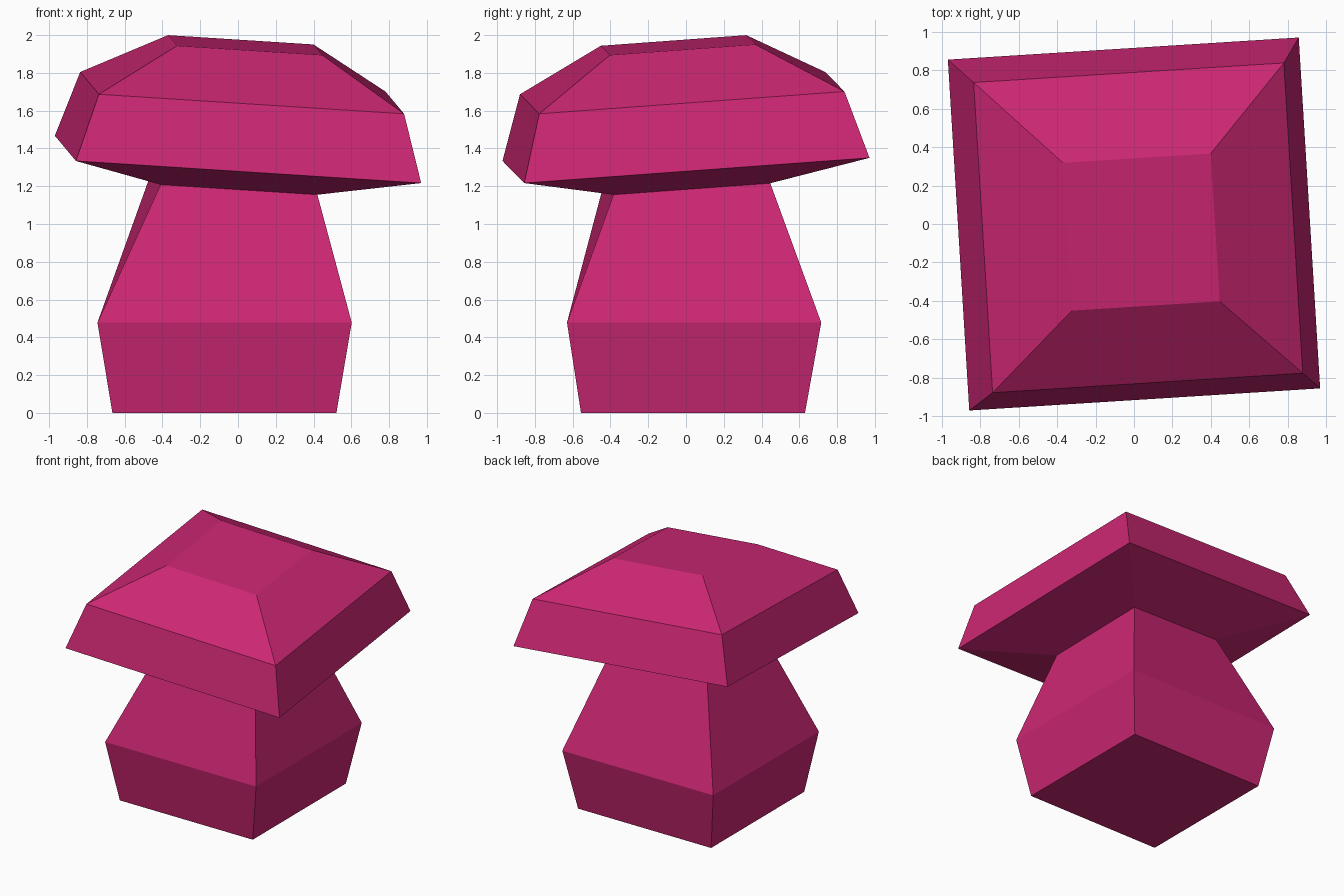
import bpy
import bmesh
from mathutils import Vector

default = bpy.data.objects.get("Cube")
if default:
    bpy.data.objects.remove(default, do_unlink=True)

pink = bpy.data.materials.new("deep_pink")
pink.use_nodes = True
colour = (0.6, 0.02, 0.17, 1)
pink.diffuse_color = colour
pink.node_tree.nodes["Principled BSDF"].inputs["Base Color"].default_value = colour

# Directions of the square's sides, level and tilted
LEVEL = (Vector((1, 0, 0)), Vector((0, 1, 0)))
TILTED = (Vector((1, 0.063, -0.064)), Vector((-0.061, 1, 0.073)))


def square(centre, half, sides):
    """Four corners, counter-clockwise seen from above."""
    u, v = sides
    return [Vector(centre) + half * (a * u + b * v)
            for a, b in ((-1, -1), (1, -1), (1, 1), (-1, 1))]


def build(name, rings, close_bottom=False, close_top=False):
    """Bridge a stack of square rings from bottom to top."""
    bm = bmesh.new()
    loops = [[bm.verts.new(p) for p in ring] for ring in rings]
    for low, high in zip(loops, loops[1:]):
        for i in range(4):
            j = (i + 1) % 4
            bm.faces.new((low[i], low[j], high[j], high[i]))
    if close_bottom:
        bm.faces.new(loops[0][::-1])
    if close_top:
        bm.faces.new(loops[-1])
    mesh = bpy.data.meshes.new(name)
    bm.to_mesh(mesh)
    bm.free()
    mesh.materials.append(pink)
    obj = bpy.data.objects.new(name, mesh)
    bpy.context.collection.objects.link(obj)
    return obj


# Neck ring shared by the stem and the underside of the cap
neck = square((-0.02, 0.005, 1.212), 0.415, TILTED)

# Stem: level base, bulge, then narrowing to the tilted neck
build("stem", [
    square((-0.072, 0.037, 0), 0.593, LEVEL),
    square((-0.071, 0.043, 0.478), 0.673, LEVEL),
    neck,
], close_bottom=True)

# Cap: underside, rim, shoulder and flat top
build("cap", [
    neck,
    square((0, 0, 1.342), 0.914, TILTED),
    square((0.022, -0.02, 1.694), 0.808, TILTED),
    square((0.038, -0.042, 1.947), 0.385, TILTED),
], close_top=True)
